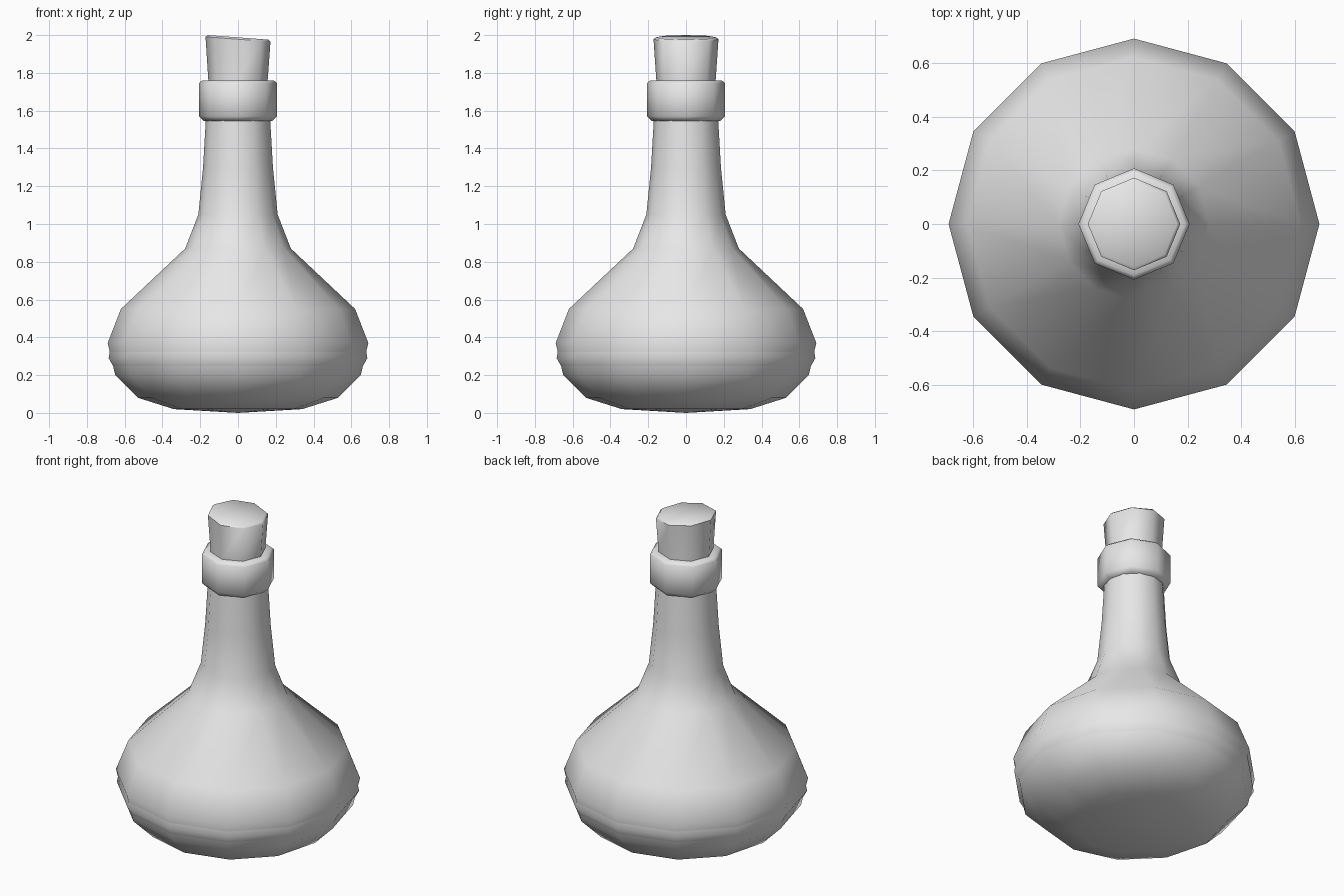
import bpy
import bmesh
import math

cube = bpy.data.objects.get("Cube")
if cube:
    bpy.data.objects.remove(cube, do_unlink=True)

grey = bpy.data.materials.new("plain grey")
grey.use_nodes = True
grey.diffuse_color = (0.8, 0.8, 0.8, 1)
grey.node_tree.nodes["Principled BSDF"].inputs["Base Color"].default_value = (0.8, 0.8, 0.8, 1)


def lathe(name, profile, sides, angle, slant=0.0, slant_from=9.0):
    """Turn (radius, height) points about z; slant tips points above slant_from."""
    bm = bmesh.new()
    rings = []
    for r, z in profile:
        if r == 0:
            rings.append([bm.verts.new((0, 0, z))] * sides)
            continue
        ring = []
        for i in range(sides):
            a = math.tau * i / sides
            x, y = r * math.cos(a), r * math.sin(a)
            ring.append(bm.verts.new((x, y, z - (slant * x if z > slant_from else 0))))
        rings.append(ring)
    for low, high in zip(rings, rings[1:]):
        for i in range(sides):
            j = (i + 1) % sides
            corners = dict.fromkeys((low[i], low[j], high[j], high[i]))
            bm.faces.new(list(corners))
    bmesh.ops.recalc_face_normals(bm, faces=bm.faces)
    mesh = bpy.data.meshes.new(name)
    bm.to_mesh(mesh)
    bm.free()
    mesh.materials.append(grey)
    obj = bpy.data.objects.new(name, mesh)
    bpy.context.collection.objects.link(obj)
    bpy.ops.object.select_all(action='DESELECT')
    obj.select_set(True)
    bpy.context.view_layer.objects.active = obj
    bpy.ops.object.shade_smooth_by_angle(angle=math.radians(angle))
    return obj


# Round flask flowing into a tapered neck
lathe("flask", [(0, 0), (0.34, 0.02), (0.53, 0.08), (0.65, 0.2), (0.69, 0.37),
                (0.62, 0.55), (0.28, 0.87), (0.21, 1.05), (0.185, 1.3),
                (0.17, 1.56)], 12, 60)

# Liquid filling the belly, bulging slightly at its widest ring
lathe("liquid", [(0, 0.03), (0.33, 0.04), (0.52, 0.1), (0.64, 0.21), (0.685, 0.29),
                 (0.67, 0.37), (0.6, 0.54), (0.45, 0.68), (0, 0.68)], 12, 60)

# Eight-sided collar with chamfered rims
lathe("collar", [(0.14, 1.545), (0.18, 1.545), (0.207, 1.57), (0.207, 1.745),
                 (0.19, 1.76), (0.14, 1.76)], 8, 50)

# Stopper with a slanted top
lathe("stopper", [(0, 1.6), (0.157, 1.6), (0.157, 1.76), (0.172, 1.978),
                  (0.16, 1.988), (0, 1.988)], 8, 50, slant=0.075, slant_from=1.9)
